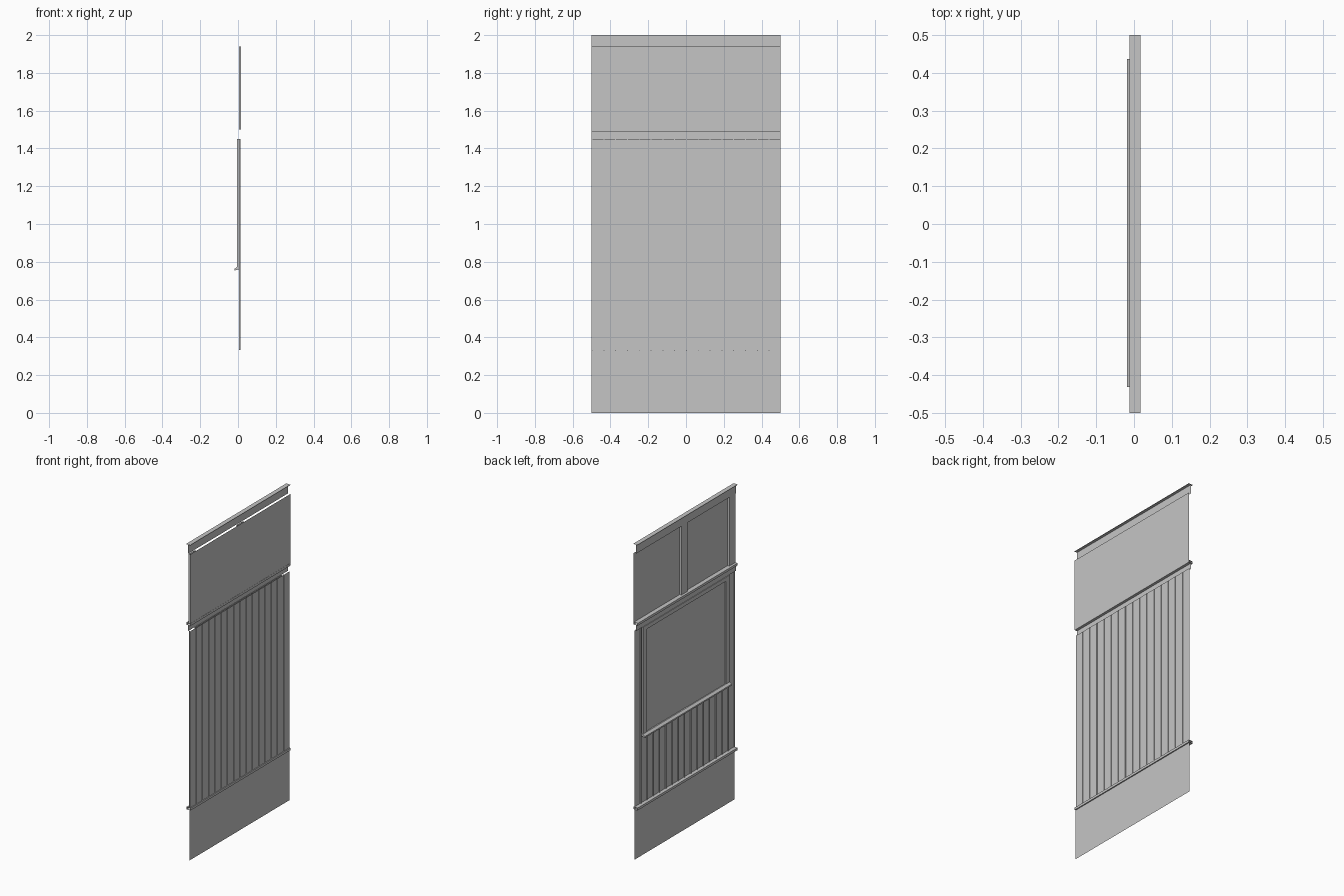
import bpy
import bmesh

cube = bpy.data.objects.get("Cube")
if cube:
    bpy.data.objects.remove(cube, do_unlink=True)

grey = bpy.data.materials.new("plain_grey")
grey.use_nodes = True
grey.diffuse_color = (0.56, 0.56, 0.56, 1)
grey.node_tree.nodes["Principled BSDF"].inputs["Base Color"].default_value = (0.56, 0.56, 0.56, 1)


def sweep(name, points, start, end, axis, closed=False, capped=False):
    """Sweep a profile along y (points are x, z) or along z (points are x, y)."""
    bm = bmesh.new()

    def place(p, t):
        return (p[0], t, p[1]) if axis == "y" else (p[0], p[1], t)

    a = [bm.verts.new(place(p, start)) for p in points]
    b = [bm.verts.new(place(p, end)) for p in points]
    n = len(points)
    for i in range(n if closed else n - 1):
        j = (i + 1) % n
        bm.faces.new((a[i], a[j], b[j], b[i]))
    if capped:
        bm.faces.new(a)
        bm.faces.new(b)
    if closed:
        bmesh.ops.recalc_face_normals(bm, faces=bm.faces)
    mesh = bpy.data.meshes.new(name)
    bm.to_mesh(mesh)
    bm.free()
    mesh.materials.append(grey)
    obj = bpy.data.objects.new(name, mesh)
    bpy.context.collection.objects.link(obj)
    return obj


def rect(x0, x1, v0, v1):
    return [(x0, v0), (x1, v0), (x1, v1), (x0, v1)]


HALF = 0.5
BACK, FRONT = -0.012, 0.017

# Flat wall sheets
sweep("base_panel", [(0.01, 0), (0.01, 0.32)], -HALF, HALF, "y")
sweep("upper_panel", [(0.016, 1.5), (0.016, 1.94)], -HALF, HALF, "y")
sweep("middle_fascia", [(0, 1.45), (0, 1.487)], -HALF, HALF, "y")
sweep("top_fascia", [(0, 1.94), (0, 1.998)], -HALF, HALF, "y")

# Horizontal trims with open ends
sweep("base_ledge", rect(BACK, FRONT, 0.318, 0.333), -HALF, HALF, "y", closed=True)
sweep("cornice", rect(BACK, FRONT, 1.487, 1.502), -HALF, HALF, "y", closed=True)
sweep("top_cap", rect(BACK, FRONT, 1.997, 2.0), -HALF, HALF, "y", closed=True)

# Grooved siding: one narrow groove at the start of each board
boards = 16
width = 1 / boards
siding = []
for i in range(boards):
    y = -HALF + i * width
    siding += [(0.006, y), (0.006, y + 0.005), (0.012, y + 0.005), (0.012, y + width)]
sweep("siding", siding, 0.333, 1.45, "z")

# Pilasters behind the upper panel
for name, y0, y1 in (("end_pilaster", -HALF, -0.44), ("middle_pilaster", -0.02, 0.04)):
    sweep(name, [(0.016, y0), (0.004, y0), (0.004, y1), (0.016, y1)], 1.5, 1.94, "z")

# Window on the reverse side: casing, panes and sloped sill
W, FRAME = 0.43, 0.035
BOTTOM, TOP = 0.765, 1.45
for name, s in (("window_jamb_left", 1), ("window_jamb_right", -1)):
    sweep(name, [(0.006, s * W), (-0.004, s * W), (-0.004, s * (W - FRAME)),
                 (0.004, s * (W - FRAME))], BOTTOM, TOP, "z")
sweep("window_head", [(0.004, TOP - 0.025), (-0.004, TOP - 0.025), (-0.004, TOP), (0.006, TOP)],
      -W, W, "y")
sweep("window_pane_left", [(0.004, -0.02), (0.004, W - FRAME)], BOTTOM, TOP - 0.025, "z")
sweep("window_pane_right", [(0.004, -0.02), (0.002, -0.02), (0.002, FRAME - W)],
      BOTTOM, TOP - 0.025, "z")
sweep("window_sill", [(0.006, 0.76), (-0.018, 0.754), (-0.018, 0.763), (-0.004, 0.774), (0.006, 0.774)],
      -0.432, 0.437, "y", closed=True, capped=True)
